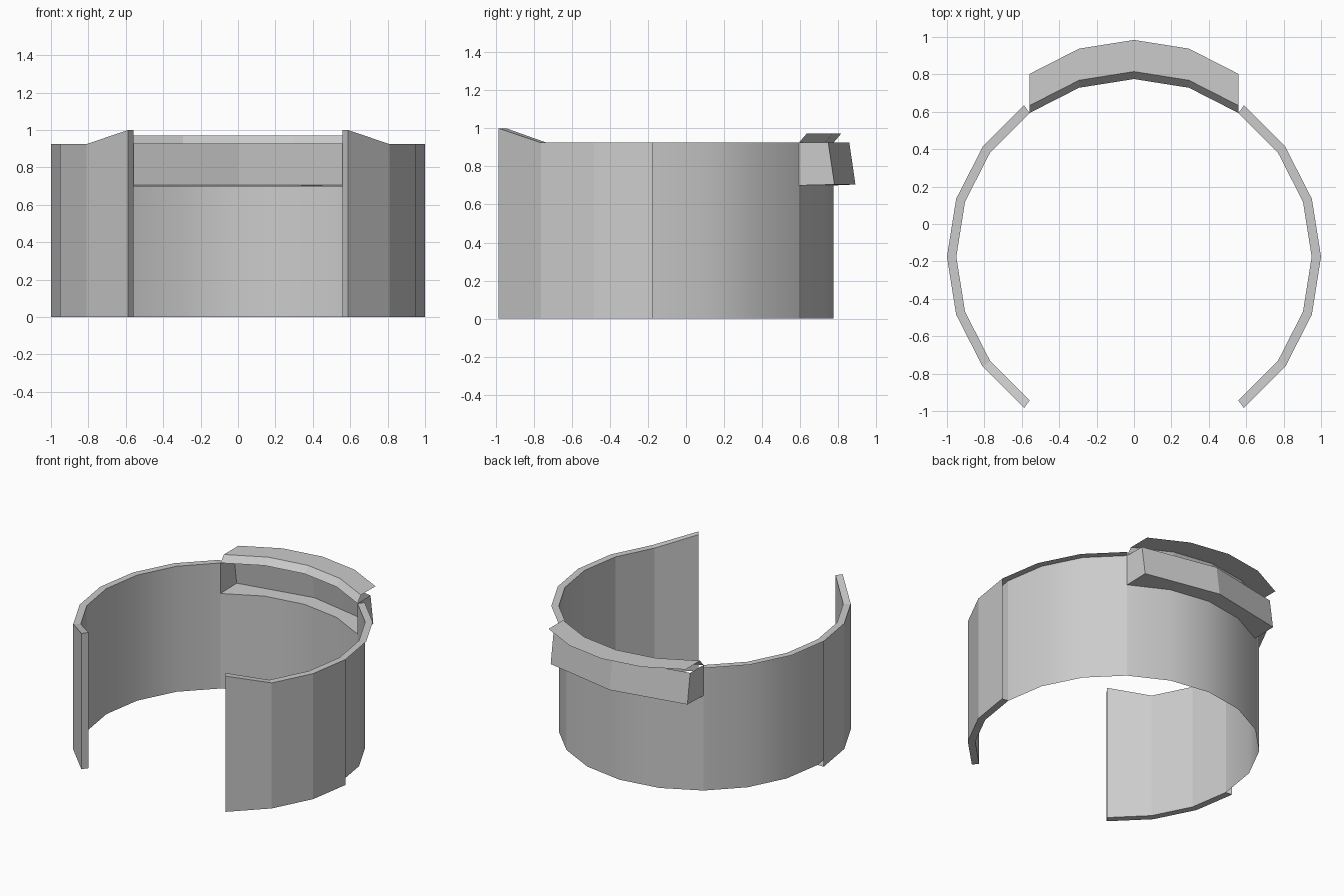
import bpy
from math import sin, cos, radians

if "Cube" in bpy.data.objects:
    bpy.data.objects.remove(bpy.data.objects["Cube"])

CY, RO, RI = -0.175, 1.0, 0.95
RIM = 0.925


def arc(r, a0, a1, z, dy=0.0):
    """Points every 18 degrees; z is a number or a function of the angle."""
    return [(r * cos(radians(a)), CY + dy + r * sin(radians(a)), z(a) if callable(z) else z)
            for a in range(a0, a1 + 1, 18)]


def strips(name, row_sets, smooth=False):
    """One object made of quad strips between consecutive rows of points."""
    verts, faces = [], []
    for rows in row_sets:
        n, base = len(rows[0]), len(verts)
        for row in rows:
            verts += row
        for r in range(len(rows) - 1):
            for i in range(n - 1):
                k = base + r * n + i
                faces.append((k, k + 1, k + n + 1, k + n))
    mesh = bpy.data.meshes.new(name)
    mesh.from_pydata(verts, [], faces)
    mesh.polygons.foreach_set("use_smooth", [smooth] * len(faces))
    obj = bpy.data.objects.new(name, mesh)
    bpy.context.collection.objects.link(obj)
    return obj


def rim_z(a):
    # raised tips at both sides of the front opening
    return 1.0 if a in (-54, 234) else RIM


# Front half of the band on each side: outer skin, rim, inner skin, underside, tip cap
for side, a0, a1, tip in (("right", -54, 0, -54), ("left", 180, 234, 234)):
    outer = [arc(RO, a0, a1, 0), arc(RO, a0, a1, rim_z)]
    rim = [outer[1], arc(RI, a0, a1, rim_z)]
    inner = [rim[1], arc(RI, a0, a1, 0)]
    under = [inner[1], outer[0]]
    cap = [[arc(RI, tip, tip, z)[0], arc(RO, tip, tip, z)[0]] for z in (0, 1.0)]
    if side == "left":
        cap.reverse()
    strips(side + "_front_band", [outer, rim, inner, under, cap])

# Rear sides of the band: single inner skin with an overhanging rim
for side, a0, a1 in (("right", 0, 54), ("left", 126, 180)):
    strips(side + "_rear_wall", [[arc(RI, a0, a1, 0), arc(RI, a0, a1, RIM)]], True)
    strips(side + "_rear_rim", [[arc(RO, a0, a1, RIM), arc(RI, a0, a1, RIM)]])

# Low back wall below the opening
strips("back_wall", [[arc(RI, 54, 126, 0), arc(RI, 54, 126, 0.70)]], True)

# Trough bulging out of the opening: floor, two-sided outer wall, end plates
X = 0.557


def trough_row(y_end, y_mid, z):
    y_quarter = y_end + (y_mid - y_end) * 0.473
    return [(X, y_end, z), (0.294, y_quarter, z), (0, y_mid, z), (-0.294, y_quarter, z), (-X, y_end, z)]


bottom = trough_row(0.78, 0.89, 0.705)
top = trough_row(0.747, 0.858, RIM)
sill = arc(RI, 54, 126, 0.70)
header = arc(RI, 54, 126, RIM)
strips("trough", [[sill, bottom, top],
                  [[sill[0], header[0]], [bottom[0], top[0]]],
                  [[bottom[-1], top[-1]], [sill[-1], header[-1]]]])

# Leaning lip over the opening with a flat brim behind it
lip_top = arc(RI, 54, 126, 0.972, 0.04)
strips("lip_and_brim", [[arc(RI, 54, 126, 0.972, 0.209), lip_top, header]])
